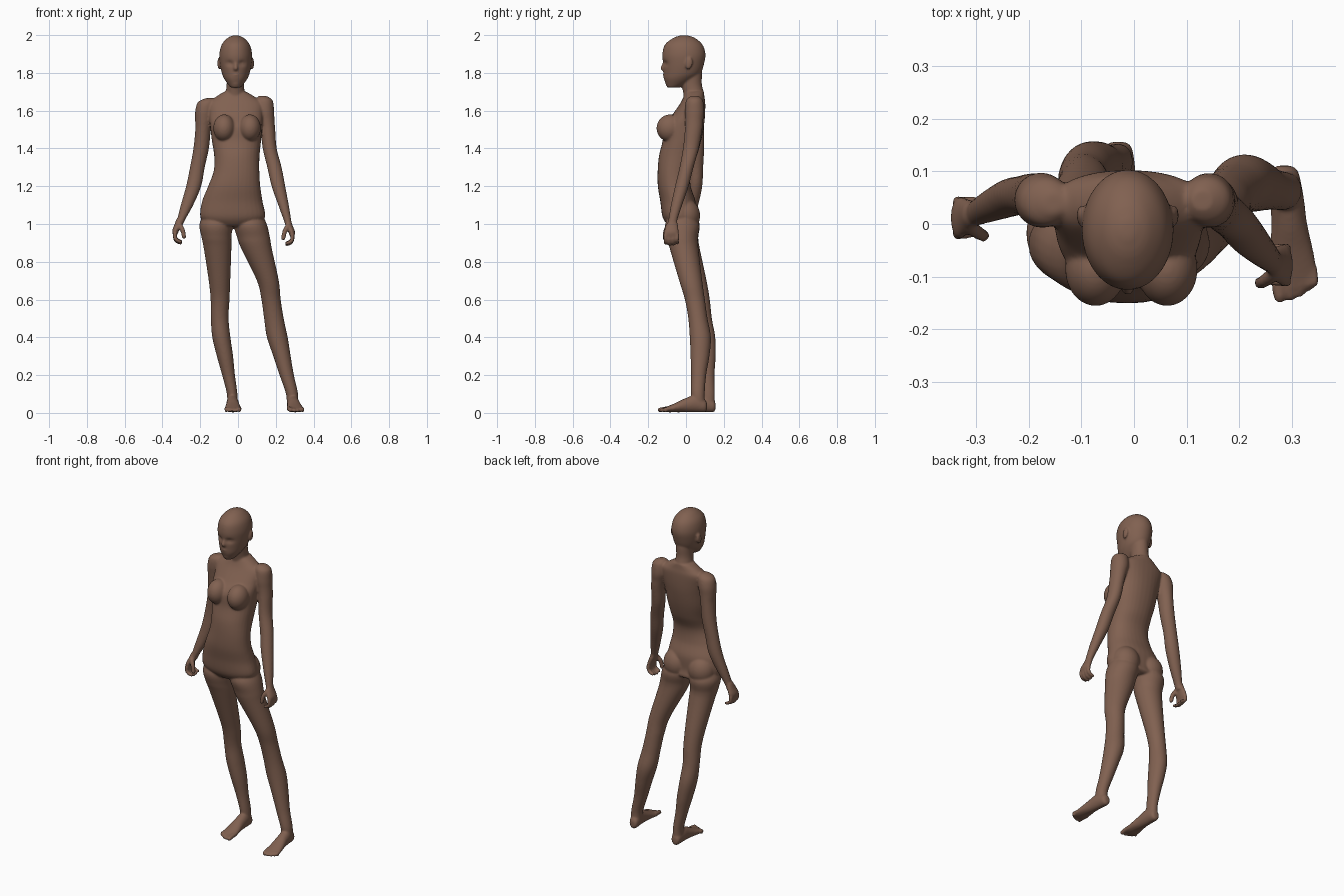
import bpy, bmesh, math
from mathutils import Vector, Matrix

skin = bpy.data.materials.new("brown skin")
skin.diffuse_color = (0.22, 0.12, 0.082, 1)
bm = bmesh.new()


def spline(rows, steps=6):
    """Smooth curve through rows of numbers."""
    out = []
    for i in range(len(rows) - 1):
        p0, p1 = rows[max(i - 1, 0)], rows[i]
        p2, p3 = rows[i + 1], rows[min(i + 2, len(rows) - 1)]
        for k in range(steps):
            t = k / steps
            out.append([0.5 * (2 * b + (c - a) * t + (2 * a - 5 * b + 4 * c - d) * t * t
                               + (3 * b - a - 3 * c + d) * t ** 3)
                        for a, b, c, d in zip(p0, p1, p2, p3)])
    out.append(list(rows[-1]))
    return out


def loft(rows, plane="Z", power=2.0, n=32):
    """Closed skin through rings (x, y, z, radius, radius)."""
    rows = spline(rows)
    rings = []
    for i, (x, y, z, a, b) in enumerate(rows):
        u, v = Vector((1, 0, 0)), Vector((0, 1, 0) if plane == "Z" else (0, 0, 1))
        if plane == "PATH":
            t = Vector(rows[min(i + 1, len(rows) - 1)][:3]) - Vector(rows[max(i - 1, 0)][:3])
            m = t.to_track_quat('Z', 'Y').to_matrix()
            u, v = m.col[0], m.col[1]
        ring = []
        for k in range(n):
            c, s = math.cos(2 * math.pi * k / n), math.sin(2 * math.pi * k / n)
            c = math.copysign(abs(c) ** (2 / power), c)
            s = math.copysign(abs(s) ** (2 / power), s)
            ring.append(bm.verts.new(Vector((x, y, z)) + u * c * max(a, .002) + v * s * max(b, .002)))
        rings.append(ring)
    for r, q in zip(rings, rings[1:]):
        for k in range(n):
            bm.faces.new((r[k], r[(k + 1) % n], q[(k + 1) % n], q[k]))
    bm.faces.new(rings[0][::-1])
    bm.faces.new(rings[-1])
    return [v for r in rings for v in r]


def ball(loc, size, tilt=0):
    m = Matrix.Translation(loc) @ Matrix.Rotation(tilt, 4, 'X') @ Matrix.Diagonal((*size, 1))
    bmesh.ops.create_uvsphere(bm, u_segments=28, v_segments=18, radius=1, matrix=m)


def digit(points, r):
    """Finger or toe: tapered tube with a round tip."""
    rows = [(*p, r * (1 - .06 * i), r * (1 - .06 * i)) for i, p in enumerate(points)]
    loft(rows, "PATH", n=14)
    ball(points[-1], [rows[-1][3]] * 3)


# torso
loft([(-.03, -.02, .985, .10, .06), (-.03, -.022, 1.0, .14, .08),
      (-.028, -.037, 1.04, .172, .088), (-.03, -.043, 1.12, .16, .093),
      (-.02, -.062, 1.20, .138, .087), (-.008, -.063, 1.28, .121, .087),
      (-.006, -.043, 1.36, .12, .1), (-.008, -.022, 1.44, .13, .102),
      (-.01, -.01, 1.52, .138, .105), (-.01, .015, 1.58, .143, .086),
      (-.012, .036, 1.64, .145, .066), (-.014, .042, 1.672, .105, .056),
      (-.015, .045, 1.70, .06, .05)], power=2.2)
for x in (-.073, .063):
    ball((x, -.086, 1.508), (.058, .07, .072), -.25)      # breasts
for x in (-.108, .058):
    ball((x, -.003, 1.045), (.08, .078, .088))            # buttocks

# neck
loft([(-.015, .045, 1.62, .052, .05), (-.015, .04, 1.69, .05, .054),
      (-.014, .03, 1.74, .046, .054), (-.013, .028, 1.80, .048, .056),
      (-.012, .02, 1.86, .05, .055)])

# head, with eye sockets pressed in
head = loft([(-.012, -.01, 1.999, .012, .016), (-.012, -.01, 1.985, .043, .057),
             (-.012, -.012, 1.95, .074, .099), (-.012, -.011, 1.90, .0865, .114),
             (-.012, -.013, 1.85, .084, .109), (-.012, -.02, 1.80, .074, .099),
             (-.012, -.035, 1.77, .062, .082), (-.012, -.052, 1.742, .043, .055),
             (-.012, -.068, 1.722, .026, .032)], n=64)
for v in head:
    if v.co.y < -.03:
        d = (abs(v.co.x + .012) - .032) ** 2 / .018 ** 2 + (v.co.z - 1.85) ** 2 / .012 ** 2
        v.co.y += .014 * math.exp(-d)
for s in (-1, 1):
    ball((-.012 + s * .032, -.089, 1.849), (.016, .016, .012))        # eyes
    ball((-.012 + s * .088, .016, 1.85), (.009, .019, .032), -.2)     # ears
loft([(-.012, -.112, 1.865, .006, .006), (-.012, -.118, 1.845, .008, .01),
      (-.012, -.123, 1.823, .012, .013), (-.012, -.115, 1.81, .011, .008)], n=16)  # nose
ball((-.012, -.110, 1.789), (.021, .013, .006))           # upper lip
ball((-.012, -.108, 1.778), (.018, .013, .006))           # lower lip
ball((-.012, -.094, 1.745), (.02, .016, .014))            # chin

# arms
loft([(-.152, .04, 1.666, .02, .02), (-.165, .042, 1.645, .047, .044),
      (-.175, .045, 1.60, .051, .052), (-.181, .047, 1.55, .046, .049),
      (-.185, .05, 1.50, .041, .046), (-.195, .055, 1.40, .041, .041),
      (-.215, .055, 1.30, .039, .036), (-.235, .05, 1.20, .040, .036),
      (-.270, .035, 1.10, .033, .030), (-.302, .02, 1.02, .021, .024),
      (-.312, .017, .99, .018, .026)])
loft([(.130, .045, 1.678, .02, .02), (.138, .045, 1.655, .045, .044),
      (.142, .045, 1.60, .049, .052), (.150, .043, 1.55, .043, .048),
      (.158, .04, 1.50, .039, .046), (.168, .026, 1.40, .037, .042),
      (.193, .003, 1.30, .038, .037), (.214, -.022, 1.20, .036, .036),
      (.241, -.05, 1.10, .028, .030), (.262, -.07, 1.02, .020, .024),
      (.270, -.074, .99, .018, .026)])


def hand(s, dx, dy, dz):
    def at(x, y, z):
        return (s * x + dx, y + dy, z + dz)
    loft([(*at(.262, -.07, 1.02), .018, .022), (*at(.272, -.074, .99), .018, .032),
          (*at(.284, -.078, .958), .018, .04), (*at(.287, -.078, .935), .012, .036)])
    for i in range(4):
        y, lift = -.109 + i * .0205, .006 * abs(i - 1.3)
        digit([at(.287, y, .945), at(.288, y, .918 + lift / 2), at(.278, y, .898 + lift),
               at(.258, y + .002, .890 + lift)], .0115)
    digit([at(.265, -.095, .99), at(.248, -.108, .962), at(.24, -.112, .925)], .0135)


hand(1, 0, 0, 0)
hand(-1, -.046, .09, .008)

# legs
loft([(-.11, -.02, 1.07, .06, .05), (-.117, -.018, 1.0, .087, .09),
      (-.114, -.015, .93, .079, .08), (-.108, 0, .87, .073, .073),
      (-.098, .048, .70, .057, .061), (-.095, .073, .60, .050, .053),
      (-.097, .088, .50, .047, .049), (-.088, .1, .40, .048, .055),
      (-.069, .107, .30, .043, .050), (-.050, .112, .20, .034, .039),
      (-.031, .117, .10, .028, .036), (-.03, .12, .03, .028, .032)])
loft([(.06, -.02, 1.07, .06, .05), (.065, -.02, 1.0, .087, .09),
      (.082, -.018, .93, .087, .081), (.098, -.01, .87, .081, .076),
      (.158, .025, .70, .058, .061), (.175, .047, .60, .051, .053),
      (.190, .063, .50, .052, .051), (.208, .076, .40, .055, .056),
      (.233, .074, .30, .046, .050), (.258, .067, .20, .038, .040),
      (.286, .063, .10, .032, .036), (.287, .07, .03, .029, .032)])


def foot(s, x0, y0, slant):
    def at(dx, dy, z):
        return (x0 + s * (dx - slant * dy), y0 + dy, z)
    loft([(*at(0, -.001, .034), .012, .016), (*at(0, -.012, .037), .026, .033),
          (*at(0, -.06, .049), .032, .045), (*at(0, -.11, .042), .034, .038),
          (*at(0, -.16, .030), .041, .026), (*at(0, -.20, .021), .045, .018),
          (*at(0, -.225, .017), .043, .012)], "Y")
    for dx, tip, r in ((-.031, -.250, .014), (-.009, -.250, .0105), (.009, -.243, .010),
                       (.025, -.232, .0095), (.038, -.219, .009)):
        digit([at(dx, -.195, .022), at(dx, -.225, .020), at(dx, tip, r + .002)], r)


foot(1, .285, .112, .09)
foot(-1, -.03, .157, -.02)

# body: fuse all parts into one smooth skin
bmesh.ops.recalc_face_normals(bm, faces=bm.faces)
mesh = bpy.data.meshes.new("body")
bm.to_mesh(mesh)
bm.free()
mesh.materials.append(skin)
body = bpy.data.objects.new("body", mesh)
bpy.context.collection.objects.link(body)
mesh.shade_smooth()
fuse = body.modifiers.new("fuse", 'REMESH')
fuse.mode = 'VOXEL'
fuse.voxel_size = .0055
fuse.use_smooth_shade = True
soften = body.modifiers.new("soften", 'SMOOTH')
soften.factor = .5
soften.iterations = 6
